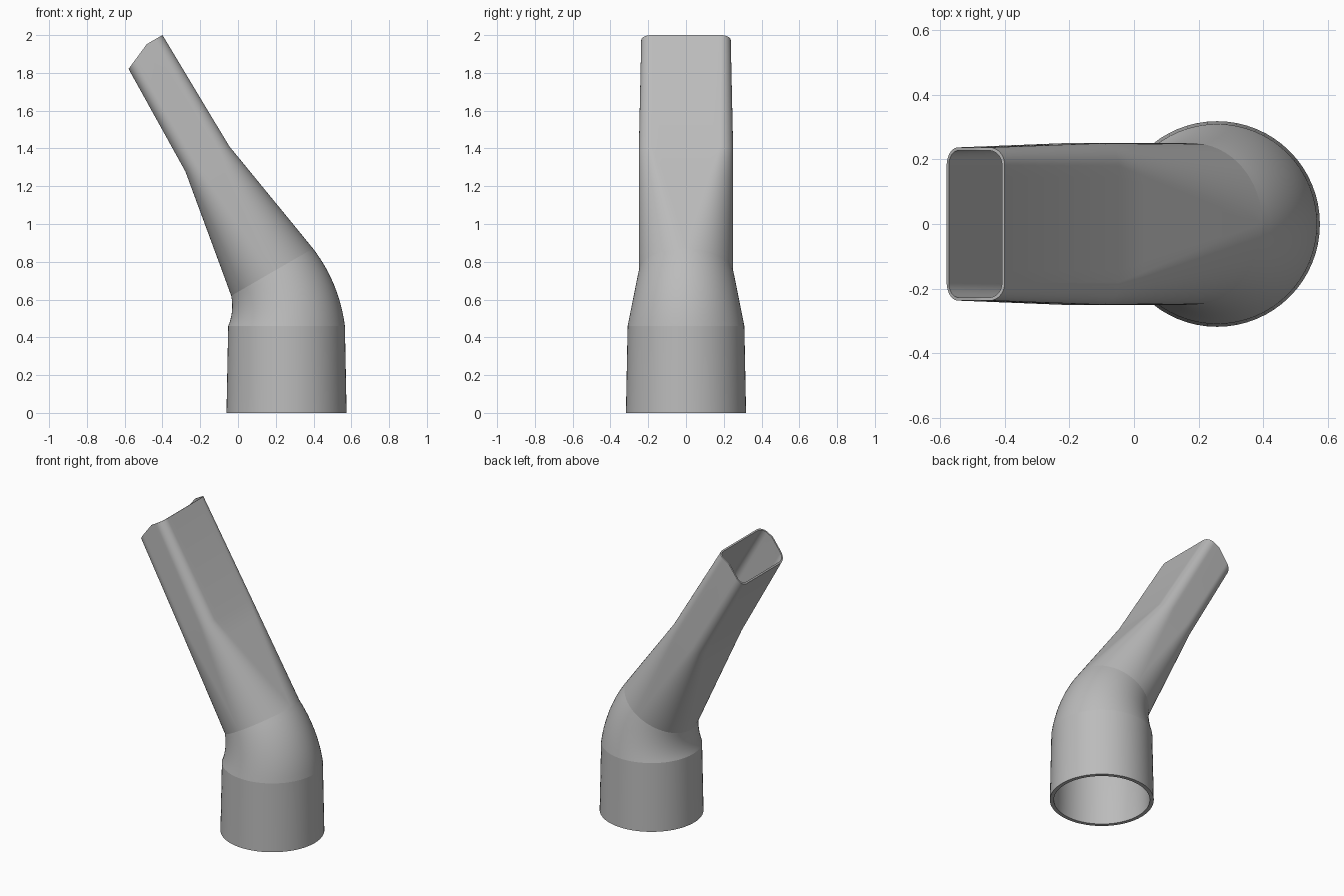
import bpy, bmesh, math
from mathutils import Vector

if "Cube" in bpy.data.objects:
    bpy.data.objects.remove(bpy.data.objects["Cube"])

ARC, SIDE = 16, 10          # points per corner arc and per straight side
BEND = math.radians(30)
AXIS = Vector((-math.sin(BEND), 0, math.cos(BEND)))


def mix(a, b, t):
    return [p + (q - p) * t for p, q in zip(a, b)]


def ring(x, z, tilt, half_u, half_v, corner, wall):
    """Rounded rectangle section; a full corner radius makes it a circle."""
    a, b, r = half_u - wall, half_v - wall, corner - wall
    flat = []
    for k in range(4):
        su, sv = ((1, 1), (-1, 1), (-1, -1), (1, -1))[k]
        for i in range(ARC + 1):
            ang = (k + i / ARC) * math.pi / 2
            flat.append((su * (a - r) + r * math.cos(ang), sv * (b - r) + r * math.sin(ang)))
        nu, nv = ((-1, 1), (-1, -1), (1, -1), (1, 1))[k]
        ang = (k + 1) * math.pi / 2
        nxt = (nu * (a - r) + r * math.cos(ang), nv * (b - r) + r * math.sin(ang))
        last = flat[-1]
        flat += [mix(last, nxt, j / SIDE) for j in range(1, SIDE)]
    return [Vector((x + u * math.cos(tilt), v, z + u * math.sin(tilt))) for u, v in flat]


def trim(p):
    """Slide points beyond the slanted mouth cut back along the tube."""
    n = Vector((-0.806, 0, 0.592))
    d = (p - Vector((-0.58, 0, 1.82))).dot(n)
    return p - AXIS * (d / AXIS.dot(n)) if d > 0 else p


# Sections from the socket up: x, z, tilt, half sizes, corner radius, wall
base = (0.257, 0, 0, 0.318, 0.318, 0.318, 0.024)
neck = (0.257, 0.46, 0, 0.309, 0.309, 0.309, 0.022)
bend_end = (0.181, 0.745, BEND, 0.25, 0.25, 0.25, 0.016)
throat = (-0.1625, 1.345, BEND, 0.134, 0.25, 0.07, 0.012)
mouth = (-0.506, 1.939, BEND, 0.1225, 0.237, 0.055, 0.01)

stations = [base, neck]
for i in range(1, 13):
    t = i / 12
    s = mix(neck, bend_end, t)
    s[0] = neck[0] - 0.57 * (1 - math.cos(BEND * t))
    s[1] = neck[1] + 0.57 * math.sin(BEND * t)
    stations.append(s)
seams = (1, len(stations) - 1)
stations += [mix(bend_end, throat, i / 6) for i in range(1, 7)]
stations.append(mouth)

# Outer skin upward, inner skin downward, closed into one shell
loops = [ring(*s[:6], 0) for s in stations]
loops += [ring(*s) for s in reversed(stations)]
bm = bmesh.new()
rows = [[bm.verts.new(trim(p)) for p in loop] for loop in loops]
count = len(rows[0])
for j, row in enumerate(rows):
    above = rows[(j + 1) % len(rows)]
    for i in range(count):
        k = (i + 1) % count
        bm.faces.new((row[i], row[k], above[k], above[i]))

# Crisp joints at both ends of the elbow
for j in seams:
    for i in range(count):
        edge = bm.edges.get((rows[j][i], rows[j][(i + 1) % count]))
        edge.smooth = False
bmesh.ops.remove_doubles(bm, verts=bm.verts, dist=0.00005)
bmesh.ops.recalc_face_normals(bm, faces=bm.faces)

mesh = bpy.data.meshes.new("nozzle_tube")
bm.to_mesh(mesh)
bm.free()
tube = bpy.data.objects.new("nozzle_tube", mesh)
bpy.context.collection.objects.link(tube)

# Plain grey plastic
grey = bpy.data.materials.new("grey_plastic")
grey.use_nodes = True
colour = (0.5, 0.5, 0.5, 1)
grey.diffuse_color = colour
grey.node_tree.nodes["Principled BSDF"].inputs["Base Color"].default_value = colour
mesh.materials.append(grey)

bpy.ops.object.select_all(action="DESELECT")
tube.select_set(True)
bpy.context.view_layer.objects.active = tube
bpy.ops.object.shade_smooth_by_angle(angle=math.radians(30))
